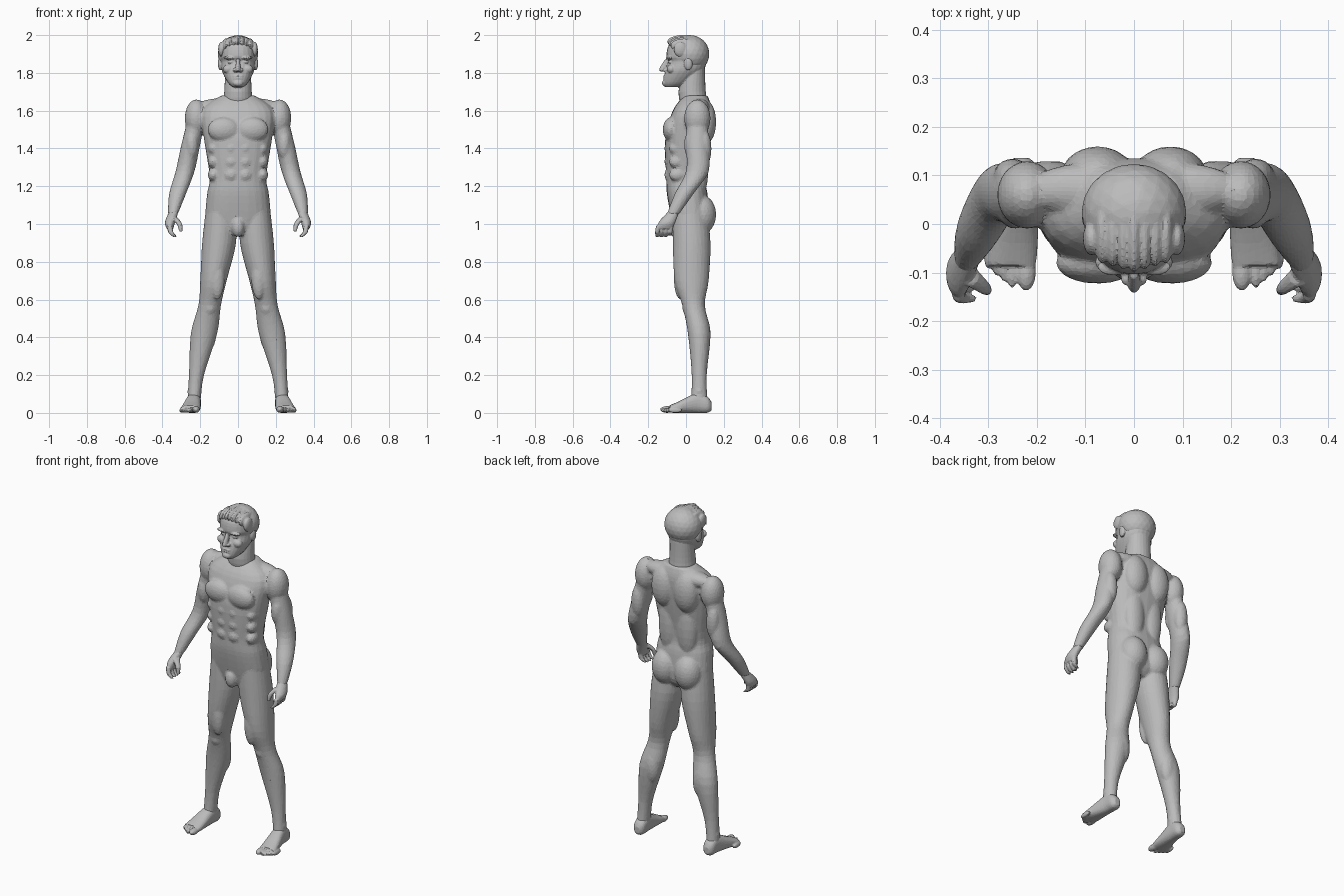
import bpy
import bmesh
from math import cos, sin, pi, copysign
from mathutils import Matrix, Vector

default_cube = bpy.data.objects.get("Cube")
if default_cube:
    bpy.data.objects.remove(default_cube, do_unlink=True)

skin = bpy.data.materials.new("plain grey")
skin.use_nodes = True
GREY = (.5, .5, .5, 1)
skin.diffuse_color = GREY
for node in skin.node_tree.nodes:
    if node.type == 'BSDF_PRINCIPLED':
        node.inputs["Base Color"].default_value = GREY


def sides(x):
    """Parts off the centre line are built on both sides."""
    return (1, -1) if x else (1,)


def blob(bm, centre, radii):
    """Ellipsoid muscle or feature, mirrored when off centre."""
    for side in sides(centre[0]):
        place = Matrix.Translation(Vector((centre[0] * side, centre[1], centre[2])))
        bmesh.ops.create_icosphere(bm, subdivisions=3, radius=1,
                                   matrix=place @ Matrix.Diagonal((*radii, 1)))


def refine(rings, steps=4):
    """Fill in smooth rings between the given ones."""
    rings = [Vector(ring) for ring in rings]
    padded = [rings[0], *rings, rings[-1]]
    result = []
    for before, start, end, after in zip(padded, rings, rings[1:], padded[3:]):
        step = end - start
        leave = (end - before) / 2 - step
        arrive = (after - start) / 2 - step
        for i in range(steps):
            t = i / steps
            bend = leave * (1 - t) - arrive * t
            result.append(start + step * t + bend * (t * (1 - t)))
    return result + [rings[-1]]


def loft(bm, rings, power=2, lengthwise=False, count=24):
    """Skin elliptical rings (x, y, z, radius, radius), upright or along y."""
    def bulge(value):
        return copysign(abs(value) ** (2 / power), value)

    for side in sides(rings[0][0]):
        loops = []
        for x, y, z, across, along in refine(rings):
            loop = []
            for i in range(count):
                angle = 2 * pi * i / count
                a, b = across * bulge(cos(angle)), along * bulge(sin(angle))
                point = (x + a, y, z + b) if lengthwise else (x + a, y + b, z)
                loop.append(bm.verts.new((point[0] * side, *point[1:])))
            loops.append(loop)
        for low, high in zip(loops, loops[1:]):
            for i in range(count):
                j = (i + 1) % count
                bm.faces.new((low[i], low[j], high[j], high[i]))
        bm.faces.new(loops[0])
        bm.faces.new(loops[-1])


def profile(bm, rows, power=2):
    """Centred loft from rows of height, half width, front and back."""
    loft(bm, [(0, (front + back) / 2, height, width, (back - front) / 2)
              for height, width, front, back in rows], power)


def finish(name, bm, voxel, ratio, smoothing=2):
    """Fuse the overlapping pieces into one faceted skin."""
    bmesh.ops.recalc_face_normals(bm, faces=bm.faces[:])
    mesh = bpy.data.meshes.new(name)
    bm.to_mesh(mesh)
    bm.free()
    mesh.materials.append(skin)
    obj = bpy.data.objects.new(name, mesh)
    bpy.context.collection.objects.link(obj)
    fuse = obj.modifiers.new("fuse", 'REMESH')
    fuse.mode = 'VOXEL'
    fuse.voxel_size = voxel
    soften = obj.modifiers.new("soften", 'SMOOTH')
    soften.factor = .5
    soften.iterations = smoothing
    facet = obj.modifiers.new("facet", 'DECIMATE')
    facet.ratio = ratio


# Trunk
body = bmesh.new()
profile(body, [
    (.94, .06, -.05, .08), (1, .165, -.07, .12), (1.15, .165, -.1, .115),
    (1.25, .15, -.105, .1), (1.45, .18, -.11, .125), (1.6, .19, -.07, .135),
    (1.68, .09, -.01, .115)], power=2.4)
blob(body, centre=(.076, -.08, 1.5), radii=(.085, .043, .065))  # chest
blob(body, centre=(.075, .1, 1.54), radii=(.075, .06, .12))     # shoulder blade
blob(body, centre=(.1, .07, 1.62), radii=(.12, .055, .045))     # trapezius
blob(body, centre=(.06, .07, 1.32), radii=(.065, .05, .2))      # lower back
blob(body, centre=(.076, .08, 1.05), radii=(.08, .08, .105))    # buttock
blob(body, centre=(0, -.06, .985), radii=(.035, .035, .055))    # groin
for height in (1.26, 1.33, 1.4):
    blob(body, centre=(.036, -.09, height), radii=(.036, .024, .035))  # abdominals
    blob(body, centre=(.13, -.045, height), radii=(.03, .045, .035))   # ribs

# Legs
loft(body, [
    (.09, .02, 1.08, .08, .09), (.1, .03, .9, .09, .1), (.13, .03, .7, .07, .09),
    (.15, .04, .57, .06, .06), (.18, .07, .42, .07, .06),
    (.22, .07, .2, .04, .04), (.234, .07, .05, .035, .045)])
blob(body, centre=(.15, .01, .56), radii=(.036, .03, .045))     # kneecap
blob(body, centre=(.165, .09, .42), radii=(.05, .04, .1))       # calf
blob(body, centre=(.11, -.03, .72), radii=(.04, .035, .12))     # inner thigh
blob(body, centre=(.23, .07, .115), radii=(.04, .025, .02))     # ankle bones

# Arms
loft(body, [
    (.21, .06, 1.6, .045, .055), (.25, .06, 1.42, .05, .06),
    (.28, .06, 1.28, .05, .06), (.32, -.01, 1.16, .045, .05),
    (.345, -.07, 1.05, .026, .032)])
blob(body, centre=(.22, .06, 1.56), radii=(.062, .07, .1))      # deltoid
blob(body, centre=(.25, .095, 1.4), radii=(.04, .04, .1))       # triceps
blob(body, centre=(.245, .03, 1.42), radii=(.036, .04, .08))    # biceps
blob(body, centre=(.285, .09, 1.28), radii=(.03, .03, .035))    # elbow
finish("body", body, voxel=.008, ratio=.22, smoothing=3)

# Hands: palm, four curled fingers and thumb
hands = bmesh.new()
loft(hands, [(.34, -.065, 1.065, .025, .03), (.36, -.1, 1.01, .027, .044),
             (.36, -.113, .975, .018, .042)])
for finger in range(4):
    y = -.147 + finger * .023
    tip = .94 if finger == 3 else .932
    loft(hands, [(.362, y, .99, .013, .012), (.355, y - .005, .955, .014, .012),
                 (.334, y - .006, tip, .011, .009)], count=10)
loft(hands, [(.34, -.105, 1.035, .02, .022), (.31, -.13, 1, .015, .014),
             (.302, -.138, .96, .009, .009)], count=10)
finish("hands", hands, voxel=.004, ratio=.2)

# Feet, with toes shortening outwards
feet = bmesh.new()
loft(feet, [
    (.232, .136, .035, .016, .02), (.232, .115, .043, .034, .042),
    (.234, .06, .053, .038, .053), (.247, -.04, .03, .049, .03),
    (.252, -.085, .021, .05, .02)], power=2.4, lengthwise=True)
blob(feet, centre=(.222, -.1, .018), radii=(.02, .038, .018))
for toe in range(4):
    blob(feet, centre=(.251 + toe * .016, -.096 + toe * .013, .014),
         radii=(.011, .037, .014))
finish("feet", feet, voxel=.005, ratio=.25)

# Neck and skull
head = bmesh.new()
profile(head, [(1.59, .085, -.02, .12), (1.7, .073, -.04, .105),
               (1.82, .068, -.01, .1)])
profile(head, [
    (1.725, .03, -.11, -.03), (1.75, .055, -.12, .02), (1.81, .085, -.11, .09),
    (1.86, .09, -.093, .11), (1.89, .095, -.104, .115), (1.95, .09, -.09, .11),
    (1.985, .05, -.04, .05)], power=2.2)

# Face
blob(head, centre=(0, -.112, 1.746), radii=(.026, .015, .017))  # chin
blob(head, centre=(.042, -.088, 1.88), radii=(.034, .018, .01))  # brow
blob(head, centre=(.037, -.08, 1.858), radii=(.018, .014, .01))  # eye
blob(head, centre=(.05, -.078, 1.82), radii=(.03, .023, .024))  # cheek
blob(head, centre=(.016, -.112, 1.815), radii=(.011, .014, .01))  # nostril
blob(head, centre=(.094, .012, 1.85), radii=(.013, .022, .036))  # ear
for lip in (1.771, 1.782):
    blob(head, centre=(0, -.109, lip), radii=(.03, .012, .006))
loft(head, [(0, -.115, 1.807, .011, .018), (0, -.12, 1.82, .014, .022),
            (0, -.1, 1.872, .01, .012)], count=12)              # nose
finish("head", head, voxel=.004, ratio=.2)

# Swept back hair in lengthwise locks
hair = bmesh.new()
blob(hair, centre=(0, .024, 1.9), radii=(.108, .1, .1))
for lock in range(4):
    x = lock * .022
    blob(hair, centre=(x, -.01, 1.965 - x * .3), radii=(.017, .092 - x * .3, .037))
blob(hair, centre=(.088, -.03, 1.925), radii=(.017, .035, .04))  # temple
finish("hair", hair, voxel=.005, ratio=.25)
